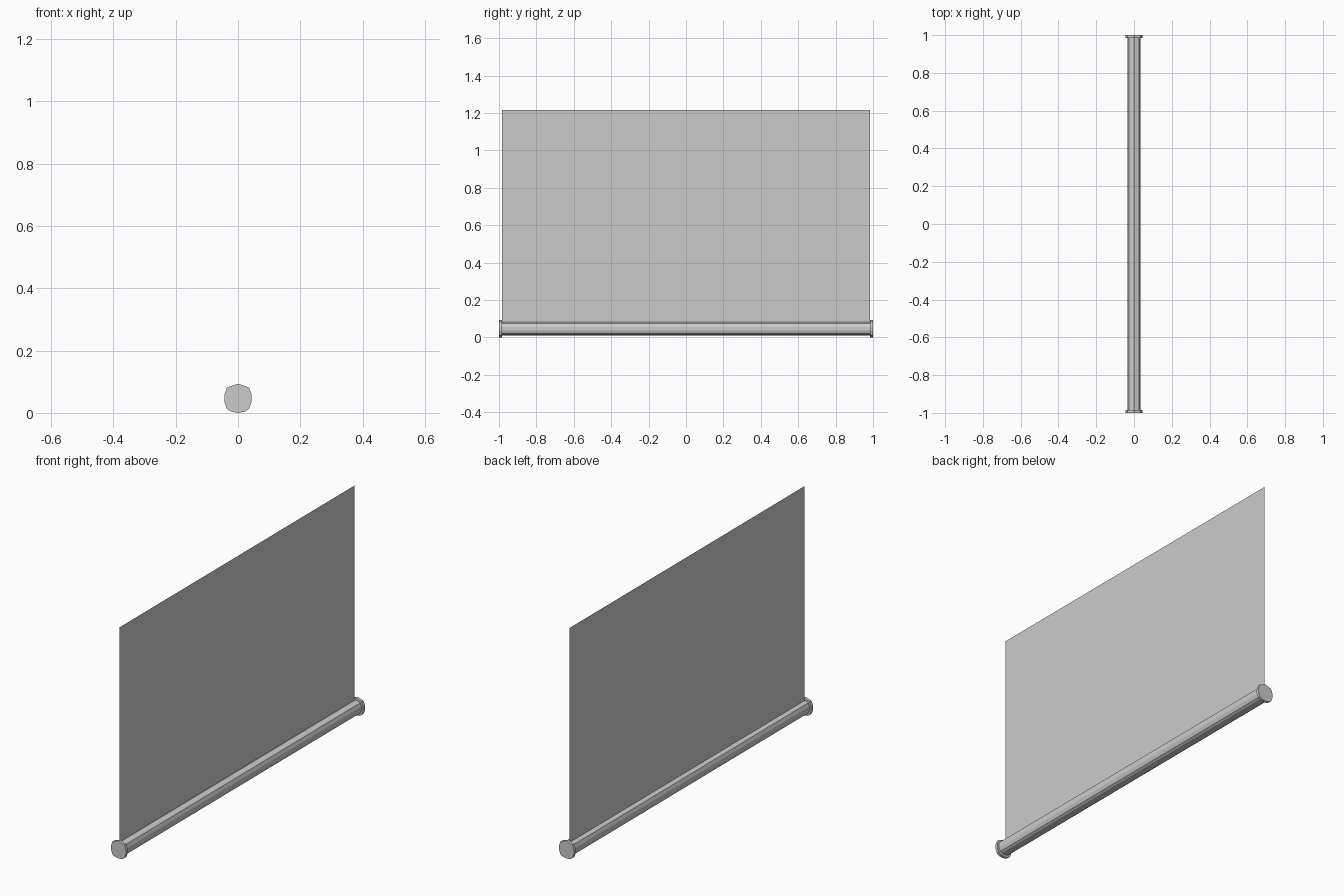
import bpy, bmesh

if "Cube" in bpy.data.objects:
    bpy.data.objects.remove(bpy.data.objects["Cube"])

ZC = 0.047  # height of the housing axis


def section(scale):
    """Rounded-square outline in the x-z plane, mirrored in x."""
    half = [(0.0, -0.047), (0.022, -0.043), (0.035, -0.035), (0.044, -0.012),
            (0.044, 0.012), (0.035, 0.035), (0.0, 0.0465)]
    full = half + [(-x, z) for x, z in reversed(half[1:-1])]
    return [(x * scale, ZC + z * scale) for x, z in full]


def extrude_y(name, outline, y0, y1):
    """Solid prism along y from an x-z outline."""
    bm = bmesh.new()
    face = bm.faces.new([bm.verts.new((x, y0, z)) for x, z in outline])
    ext = bmesh.ops.extrude_face_region(bm, geom=[face])
    verts = [v for v in ext["geom"] if isinstance(v, bmesh.types.BMVert)]
    bmesh.ops.translate(bm, verts=verts, vec=(0, y1 - y0, 0))
    bmesh.ops.recalc_face_normals(bm, faces=bm.faces)
    return finish(name, bm)


def finish(name, bm):
    mesh = bpy.data.meshes.new(name)
    bm.to_mesh(mesh)
    bm.free()
    obj = bpy.data.objects.new(name, mesh)
    bpy.context.collection.objects.link(obj)
    return obj


# Long roller housing
extrude_y("housing", section(0.77), -0.986, 0.986)

# End caps, slightly larger than the housing
for name, s in (("front_end_cap", -1), ("back_end_cap", 1)):
    extrude_y(name, section(1.0), min(s * 0.985, s), max(s * 0.985, s))

# Thin flat screen rising from the housing
bm = bmesh.new()
bm.faces.new([bm.verts.new((-0.006, y, z)) for y, z in
              ((-0.984, 0.078), (0.984, 0.078), (0.984, 1.217), (-0.984, 1.217))])
finish("screen", bm)
